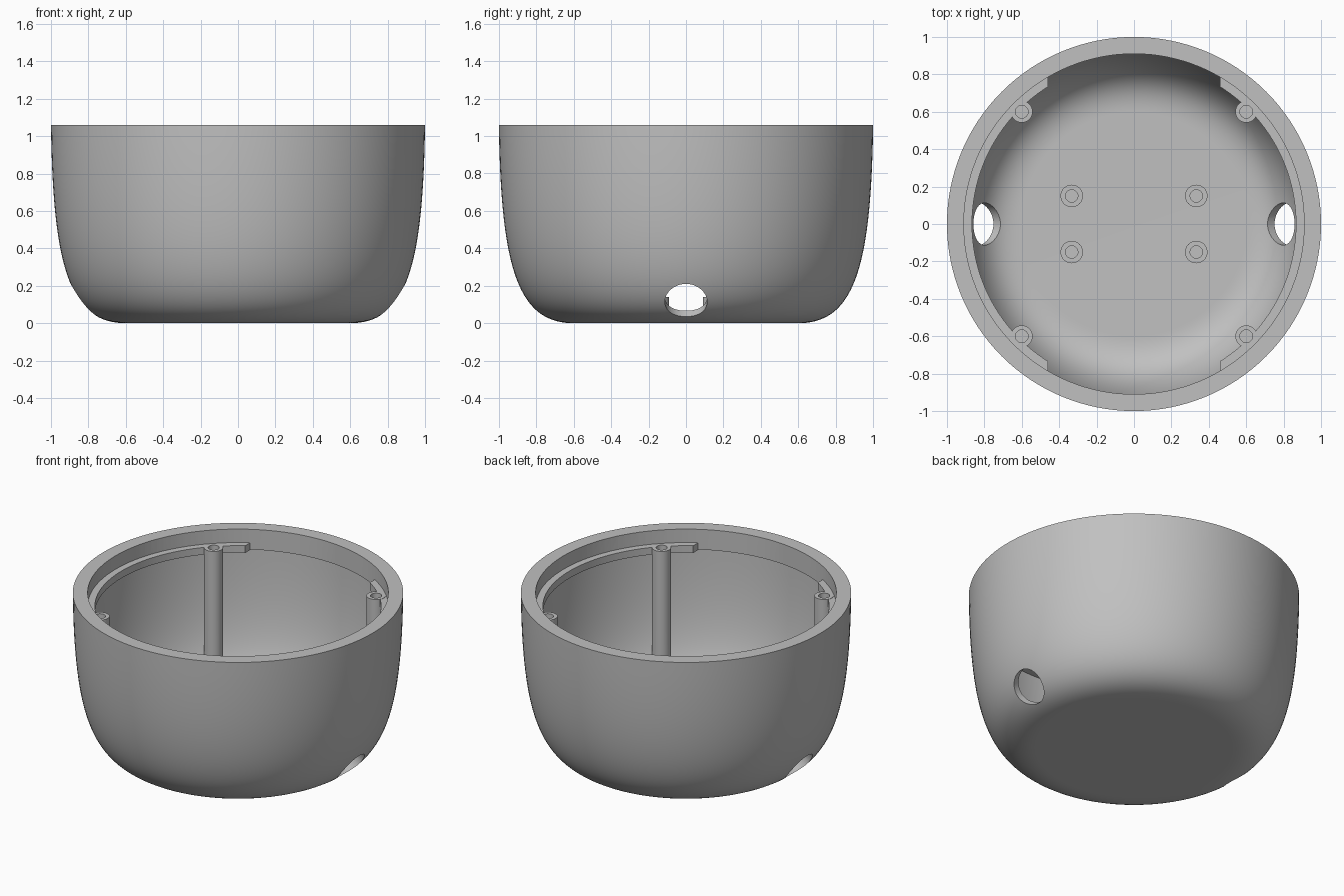
import bpy, bmesh, math
from mathutils import Vector, Matrix

if "Cube" in bpy.data.objects:
    bpy.data.objects.remove(bpy.data.objects["Cube"], do_unlink=True)

grey = bpy.data.materials.new("plain grey")
grey.use_nodes = True
grey.diffuse_color = (0.53, 0.53, 0.53, 1)
grey.node_tree.nodes["Principled BSDF"].inputs["Base Color"].default_value = (0.53, 0.53, 0.53, 1)

HEIGHT, SHELL, LIP_R, LIP_Z, LEDGE_Z = 1.06, 0.045, 0.91, 0.925, 0.97


def finish(bm, name):
    bmesh.ops.recalc_face_normals(bm, faces=bm.faces)
    mesh = bpy.data.meshes.new(name)
    bm.to_mesh(mesh)
    bm.free()
    mesh.materials.append(grey)
    obj = bpy.data.objects.new(name, mesh)
    bpy.context.collection.objects.link(obj)
    return obj


def revolve(name, profile, closed=False, steps=128):
    """Spin an (r, z) profile around the z axis."""
    bm = bmesh.new()
    verts = [bm.verts.new((r, 0, z)) for r, z in profile]
    pairs = list(zip(verts, verts[1:]))
    if closed:
        pairs.append((verts[-1], verts[0]))
    edges = [bm.edges.new(p) for p in pairs]
    bmesh.ops.spin(bm, geom=verts + edges, cent=(0, 0, 0), axis=(0, 0, 1),
                   angle=math.tau, steps=steps, use_merge=False)
    bmesh.ops.remove_doubles(bm, verts=bm.verts, dist=1e-5)
    return finish(bm, name)


def cylinder(name, radius, start, end, sides=48):
    start, end = Vector(start), Vector(end)
    axis = end - start
    bm = bmesh.new()
    turn = axis.to_track_quat("Z", "Y").to_matrix().to_4x4()
    bmesh.ops.create_cone(bm, cap_ends=True, segments=sides, radius1=radius, radius2=radius,
                          depth=axis.length, matrix=Matrix.Translation((start + end) / 2) @ turn)
    return finish(bm, name)


def boolean(target, tool, operation="DIFFERENCE"):
    mod = target.modifiers.new("cut", "BOOLEAN")
    mod.operation, mod.solver, mod.object = operation, "EXACT", tool
    bpy.ops.object.select_all(action="DESELECT")
    bpy.context.view_layer.objects.active = target
    target.select_set(True)
    bpy.ops.object.modifier_apply(modifier=mod.name)
    bpy.data.objects.remove(tool, do_unlink=True)


# Rounded outer side, and the inner side offset from it
a, b, c, d = (Vector(p) for p in ((0.6, 0), (0.9, 0), (0.99, 0.3), (1, HEIGHT)))
outer, inner = [], []
for i in range(41):
    t = i / 40
    s = 1 - t
    point = a * s**3 + b * 3 * s * s * t + c * 3 * s * t * t + d * t**3
    slope = ((b - a) * s * s + (c - b) * 2 * s * t + (d - c) * t * t).normalized()
    outer.append(point)
    inside = point + Vector((-slope.y, slope.x)) * SHELL
    if inside.y < LIP_Z - 0.01:
        inner.append(inside)
inner.append(Vector((inner[-1].x + 0.001, LIP_Z)))

bowl = revolve("bowl", [(0, 0)] + outer + [(0, HEIGHT)])
cavity = revolve("cavity", [(0, SHELL)] + inner + [(LIP_R, LIP_Z), (LIP_R, 1.2), (0, 1.2)])

# Two side ledges under the rim, open at the front and back
ledge = revolve("ledge", [(0.866, LIP_Z - 0.003), (0.93, LIP_Z - 0.003),
                          (0.93, LEDGE_Z), (0.866, LEDGE_Z)], closed=True)
bm = bmesh.new()
bmesh.ops.create_cube(bm, size=1, matrix=Matrix.Diagonal((0.92, 3, 3, 1)))
boolean(ledge, finish(bm, "ledge_gap"))
boolean(cavity, ledge)

# Screw posts are left standing when the cavity is removed
corners = [(x, y) for x in (-1, 1) for y in (-1, 1)]
for x, y in corners:
    px, py = 0.6 * x, 0.6 * y
    boolean(cavity, cylinder("post", 0.058, (px, py, 0), (px, py, LEDGE_Z + 0.002)))
boolean(bowl, cavity)
for x, y in corners:
    px, py = 0.6 * x, 0.6 * y
    boolean(bowl, cylinder("post_bore", 0.034, (px, py, 0.6), (px, py, 1.3)))

# Slanted cable holes through the lower left and right sides
for side in (-1, 1):
    boolean(bowl, cylinder("cable_hole", 0.113, (0.67 * side, 0, 0.251),
                           (0.97 * side, 0, -0.001), 64))

# Hollow standoffs on the floor
parts = [bowl]
for x, y in corners:
    px, py = 0.333 * x, 0.15 * y
    parts.append(revolve("floor_standoff", [(0, 0.03), (0.06, 0.03), (0.06, 0.14),
                                            (0.033, 0.14), (0.033, 0.055), (0, 0.055)], steps=40))
    parts[-1].location = (px, py, 0)

bpy.ops.object.select_all(action="DESELECT")
for part in parts:
    part.select_set(True)
bpy.context.view_layer.objects.active = bowl
bpy.ops.object.shade_smooth_by_angle(angle=math.radians(30))
